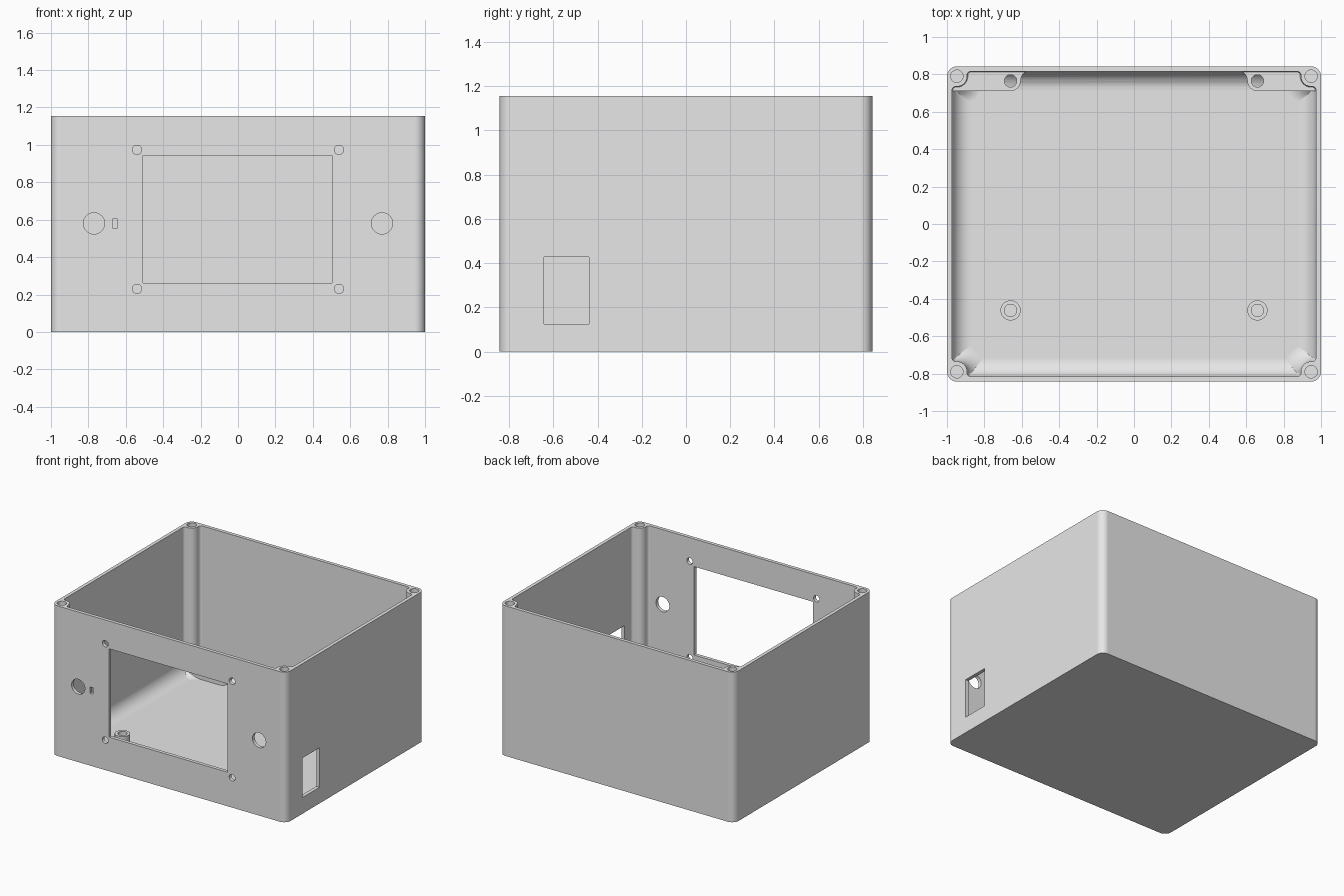
import bpy, bmesh
from math import sin, cos, pi, atan2, sqrt

cube = bpy.data.objects.get("Cube")
if cube:
    bpy.data.objects.remove(cube, do_unlink=True)

grey = bpy.data.materials.new("light_grey_plastic")
grey.use_nodes = True
colour = (0.8, 0.8, 0.8, 1)
grey.diffuse_color = colour
grey.node_tree.nodes["Principled BSDF"].inputs["Base Color"].default_value = colour

HALF_X, HALF_Y, HEIGHT = 1.0, 0.843, 1.155
WALL, FLOOR, FILLET = 0.027, 0.03, 0.1
QUADRANTS = [(1, 1), (-1, 1), (-1, -1), (1, -1)]


def arc(cx, cy, r, a, b, n):
    return [(cx + r * cos(a + (b - a) * i / n), cy + r * sin(a + (b - a) * i / n))
            for i in range(n + 1)]


def four_corners(points):
    """Repeat a corner outline in all quadrants, counterclockwise."""
    out = []
    for sx, sy in QUADRANTS:
        part = [(x * sx, y * sy) for x, y in points]
        out += part if sx * sy > 0 else part[::-1]
    return out


def loft(name, rings):
    """Solid through rings of matching 3D points, bottom to top."""
    bm = bmesh.new()
    rows = [[bm.verts.new(p) for p in ring] for ring in rings]
    n = len(rows[0])
    for low, high in zip(rows, rows[1:]):
        for i in range(n):
            j = (i + 1) % n
            bm.faces.new((low[i], low[j], high[j], high[i]))
    bm.faces.new(rows[0][::-1])
    bm.faces.new(rows[-1])
    bmesh.ops.recalc_face_normals(bm, faces=bm.faces)
    mesh = bpy.data.meshes.new(name)
    bm.to_mesh(mesh)
    bm.free()
    mesh.materials.append(grey)
    obj = bpy.data.objects.new(name, mesh)
    bpy.context.collection.objects.link(obj)
    return obj


def prism(name, outline, z0, z1):
    return loft(name, [[(x, y, z) for x, y in outline] for z in (z0, z1)])


def box(name, x0, x1, y0, y1, z0, z1):
    return prism(name, [(x0, y0), (x1, y0), (x1, y1), (x0, y1)], z0, z1)


def rod(name, x, y, r, z0, z1):
    return prism(name, arc(x, y, r, 0, 2 * pi, 32)[:-1], z0, z1)


def front_rod(name, x, z, r):
    circle = arc(x, z, r, 0, 2 * pi, 32)[:-1]
    return loft(name, [[(u, y, v) for u, v in circle] for y in (-0.9, -0.72)])


def combine(target, tool, operation):
    mod = target.modifiers.new(operation.lower(), "BOOLEAN")
    mod.operation, mod.solver, mod.object = operation, "EXACT", tool
    bpy.context.view_layer.objects.active = target
    bpy.ops.object.modifier_apply(modifier=mod.name)
    bpy.data.objects.remove(tool, do_unlink=True)


def cavity_ring(d, z):
    """Cavity outline offset inwards by d, going round the corner screw bosses."""
    w, h = HALF_X - WALL - d, HALF_Y - WALL - d
    cx, cy, r, f = 0.947, 0.79, 0.055 + d, max(0.02 - d, 0.001)
    yf = cy - sqrt((r + f) ** 2 - (w - f - cx) ** 2)
    xf = cx - sqrt((r + f) ** 2 - (h - f - cy) ** 2)
    start = atan2(cy - yf, cx - (w - f))
    end = atan2(h - f - cy, xf - cx) % (2 * pi)
    corner = arc(w - f, yf, f, 0, start, 5)
    corner += arc(cx, cy, r, start + pi, end, 10)[1:-1]
    corner += arc(xf, h - f, f, end - pi, pi / 2, 5)
    return [(x, y, z) for x, y in four_corners(corner)]


# Outer shell and hollow with a rounded floor edge
rc = 0.055
case = prism("enclosure_body",
             four_corners(arc(HALF_X - rc, HALF_Y - rc, rc, 0, pi / 2, 8)), 0, HEIGHT)
rings = []
for i in range(9):
    a = i / 8 * pi / 2
    rings.append(cavity_ring(FILLET * (1 - sin(a)), FLOOR + FILLET * (1 - cos(a))))
rings.append(cavity_ring(0, HEIGHT + 0.1))
combine(case, loft("hollow", rings), "DIFFERENCE")

# Lid screw holes in the corner bosses
for sx, sy in QUADRANTS:
    combine(case, rod("lid_hole", sx * 0.947, sy * 0.79, 0.033, 0.85, HEIGHT + 0.1), "DIFFERENCE")

# Front panel: display window, its screw holes, round holes and slot
combine(case, box("window", -0.508, 0.503, -0.9, -0.72, 0.262, 0.942), "DIFFERENCE")
for sx in (-1, 1):
    for z in (0.23, 0.973):
        combine(case, front_rod("display_hole", sx * 0.54, z, 0.025), "DIFFERENCE")
    combine(case, front_rod("round_hole", sx * 0.77, 0.58, 0.057), "DIFFERENCE")
combine(case, box("slot", -0.67, -0.643, -0.9, -0.72, 0.555, 0.605), "DIFFERENCE")

# Socket opening in the left side
combine(case, box("socket", 0.9, 1.1, -0.642, -0.438, 0.125, 0.428), "DIFFERENCE")

# Board mounts: round posts at the front, ledges at the back corners
for s in (-1, 1):
    px, top = 0.66, 0.105
    post = rod("post", s * px, -0.462, 0.054, 0.015, top)
    combine(post, rod("post_hole", s * px, -0.462, 0.033, -0.1, 0.2), "DIFFERENCE")
    combine(case, post, "UNION")
    outline = [(0.98, 0.825), (0.98, 0.711)]
    outline += arc(px, 0.765, 0.054, -pi / 2, -pi, 8)
    outline += [(0.602, 0.787), (0.592, 0.803), (0.575, 0.816), (0.575, 0.825)]
    ledge = prism("ledge", [(s * x, y) for x, y in outline], 0.015, top)
    combine(ledge, rod("ledge_hole", s * px, 0.765, 0.033, -0.1, 0.2), "DIFFERENCE")
    combine(case, ledge, "UNION")

# Smooth rounded parts, keep flat faces flat
bpy.ops.object.select_all(action="DESELECT")
case.select_set(True)
bpy.context.view_layer.objects.active = case
bpy.ops.object.shade_smooth_by_angle(angle=pi / 6)
weighted = case.modifiers.new("even_shading", "WEIGHTED_NORMAL")
weighted.keep_sharp = True
